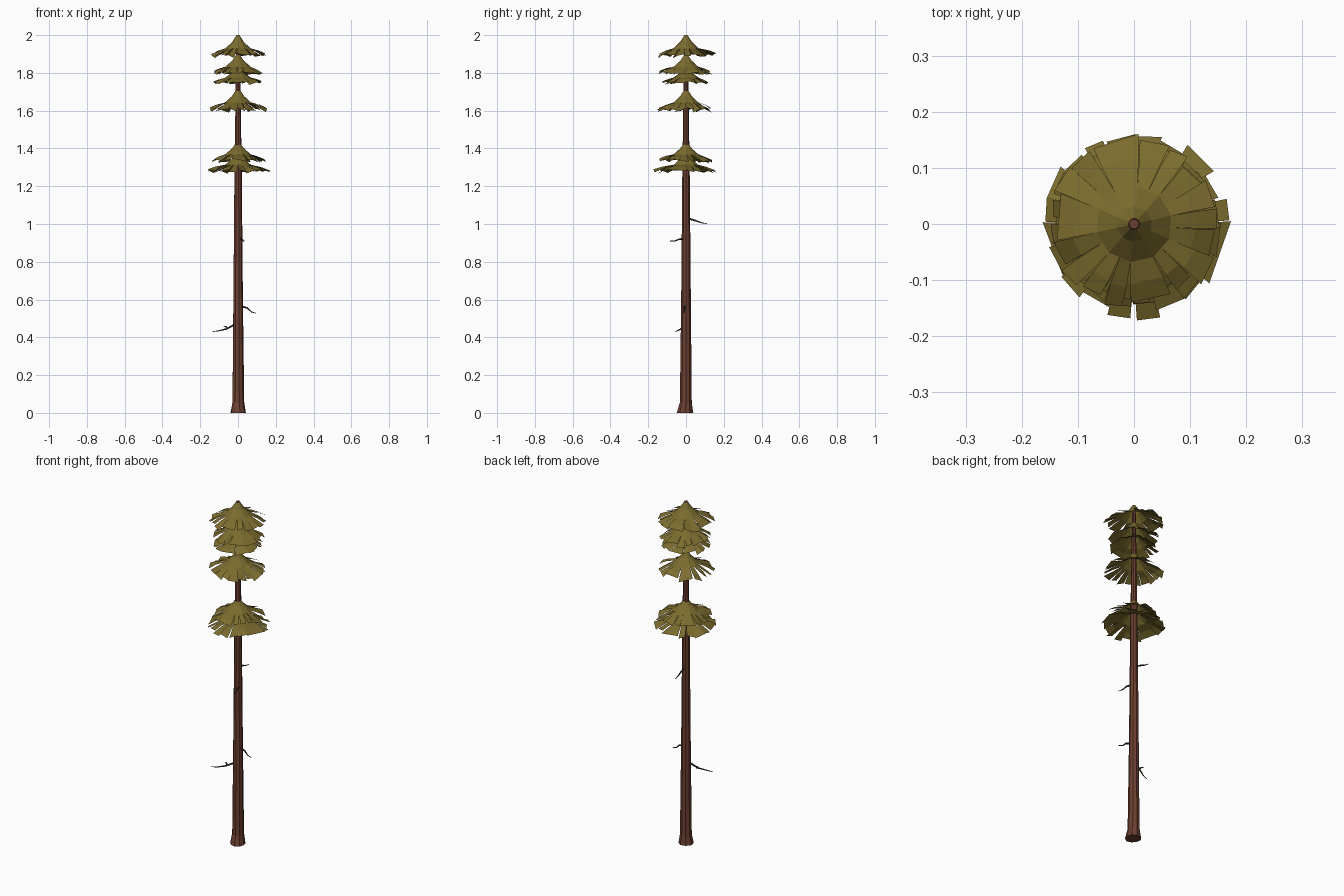
import bpy, math, random
from mathutils import Vector

if "Cube" in bpy.data.objects:
    bpy.data.objects.remove(bpy.data.objects["Cube"])

random.seed(4)


def material(name, rgb):
    m = bpy.data.materials.new(name)
    m.diffuse_color = (*rgb, 1)
    m.use_nodes = True
    m.node_tree.nodes["Principled BSDF"].inputs["Base Color"].default_value = m.diffuse_color
    return m


BARK = material("bark", (0.15, 0.05, 0.03))
NEEDLES = material("needles", (0.20, 0.15, 0.027))
DEAD = material("dead_wood", (0.05, 0.03, 0.025))


def make_object(name, verts, faces, mat):
    me = bpy.data.meshes.new(name)
    me.from_pydata(verts, [], faces)
    me.materials.append(mat)
    ob = bpy.data.objects.new(name, me)
    bpy.context.collection.objects.link(ob)
    return ob


def polar(r, a, z):
    return (r * math.cos(a), r * math.sin(a), z)


def tube(name, points, radii, sides, mat, wobble=0):
    """Closed tapered tube along a path; wobble makes the first ring irregular."""
    pts = [Vector(p) for p in points]
    rot = (pts[-1] - pts[0]).to_track_quat('Z', 'Y')
    verts, faces = [], []
    for k, (p, r) in enumerate(zip(pts, radii)):
        for i in range(sides):
            rr = r + (random.uniform(-wobble, wobble) if k == 0 else 0)
            verts.append(p + rot @ Vector(polar(rr, math.tau * i / sides, 0)))
    for k in range(len(pts) - 1):
        for i in range(sides):
            j = (i + 1) % sides
            a, b = k * sides, (k + 1) * sides
            faces.append((a + i, a + j, b + j, b + i))
    faces.append(tuple(reversed(range(sides))))
    faces.append(tuple(range(len(verts) - sides, len(verts))))
    return make_object(name, verts, faces, mat)


def skirt(name, top, rim, radius, sides=10):
    """Concave needle tier: solid inner cone, outer rim split into ragged panels."""
    verts, faces = [], []
    h = top - rim
    phase = random.uniform(0, 1)
    ang = [phase + math.tau * i / sides for i in range(sides)]
    rings = [(0.010, top), (0.032, top - 0.30 * h), (0.068, top - 0.60 * h)]
    for r, z in rings:
        verts += [polar(r, a, z) for a in ang]
    for k in range(2):
        for i in range(sides):
            j = (i + 1) % sides
            faces.append((k * sides + i, (k + 1) * sides + i,
                          (k + 1) * sides + j, k * sides + j))
    for i in range(sides):
        parts = random.choice((1, 2, 2))
        step = math.tau / sides / parts
        # points of the inner ring edge that the panels hang from
        a0 = Vector(verts[2 * sides + i])
        a1 = Vector(verts[2 * sides + (i + 1) % sides])
        for p in range(parts):
            s, e = ang[i] + step * p, ang[i] + step * (p + 1)
            length = radius * random.uniform(0.86, 1.0)
            tilt = random.uniform(-0.10, 0.10) * h
            drop = rim + random.uniform(0, 0.12) * h
            gap = random.uniform(-0.04, 0.06)
            n = len(verts)
            verts += [a0.lerp(a1, p / parts), a0.lerp(a1, (p + 1) / parts)]
            mid = 0.55 * length + 0.45 * 0.068
            verts += [polar(mid, e - gap * 0.5, drop + 0.17 * h - tilt / 2),
                      polar(mid, s + gap * 0.5, drop + 0.17 * h + tilt / 2),
                      polar(length * random.uniform(0.95, 1.02), e - gap, drop - tilt),
                      polar(length, s + gap, drop + tilt)]
            faces += [(n, n + 3, n + 2, n + 1), (n + 3, n + 5, n + 4, n + 2)]
    return make_object(name, verts, faces, NEEDLES)


# Trunk with flared foot
tube("trunk",
     [(0.003, -0.008, 0), (0.001, -0.001, 0.055), (0, 0, 0.6), (0, 0, 1.27), (0, 0, 2.0)],
     [0.043, 0.032, 0.026, 0.020, 0.009], 9, BARK, 0.005)

# Needle tiers: top height, rim height, radius
tiers = [(1.997, 1.885, 0.162), (1.895, 1.79, 0.143), (1.825, 1.742, 0.135),
         (1.71, 1.60, 0.160), (1.43, 1.328, 0.148), (1.375, 1.273, 0.172)]
for n, (top, rim, radius) in enumerate(tiers):
    skirt(f"needle_tier_{n + 1}", top, rim, radius)

# Bare dead branches and a side twig
branches = [
    [(-0.015, -0.01, 0.47), (-0.06, -0.025, 0.445), (-0.10, -0.045, 0.435), (-0.135, -0.055, 0.43)],
    [(-0.055, -0.023, 0.447), (-0.065, -0.015, 0.457), (-0.075, -0.01, 0.456)],
    [(0.015, -0.005, 0.565), (0.05, -0.008, 0.555), (0.07, -0.01, 0.535), (0.095, -0.012, 0.528)],
    [(0.012, -0.01, 0.92), (0.022, -0.035, 0.92), (0.028, -0.06, 0.91), (0.034, -0.085, 0.91)],
    [(0, 0.012, 1.03), (-0.002, 0.05, 1.018), (-0.004, 0.08, 1.007), (-0.006, 0.11, 1.002)],
]
for n, path in enumerate(branches):
    radii = [0.006 - 0.0045 * k / (len(path) - 1) for k in range(len(path))]
    tube(f"dead_branch_{n + 1}", path, radii, 5, DEAD)
